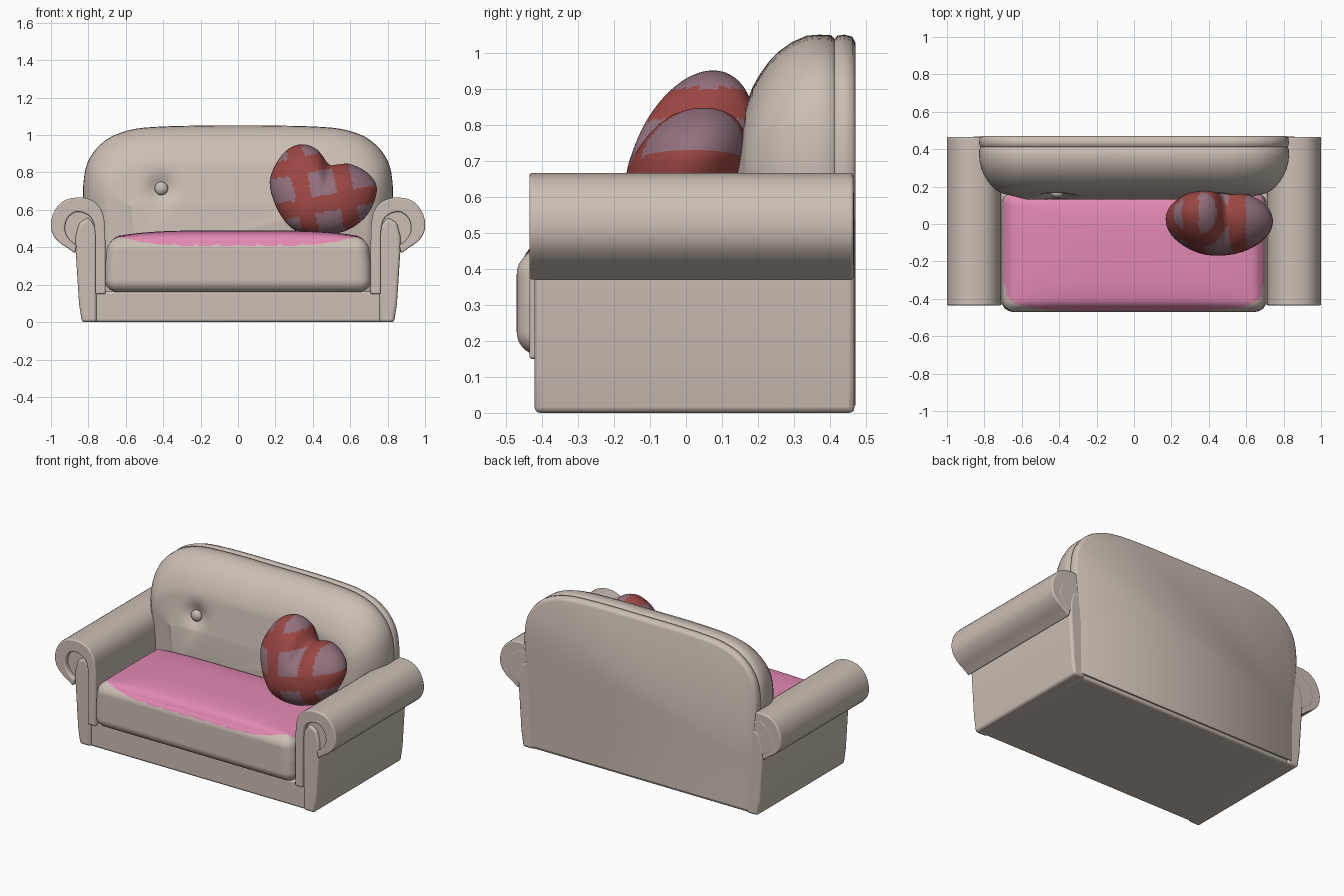
import bpy, bmesh, math
from mathutils import Vector

if "Cube" in bpy.data.objects:
    bpy.data.objects.remove(bpy.data.objects["Cube"])


def material(name, rgb):
    m = bpy.data.materials.new(name)
    m.diffuse_color = (*rgb, 1)
    m.use_nodes = True
    m.node_tree.nodes["Principled BSDF"].inputs["Base Color"].default_value = m.diffuse_color
    return m


BEIGE = material("beige_fabric", (0.60, 0.52, 0.455))
PINK = material("pink_throw", (0.76, 0.25, 0.44))
RED = material("red_fabric", (0.33, 0.062, 0.055))
MAUVE = material("mauve_fabric", (0.29, 0.165, 0.21))


def finish(name, bm, mats, bevel=0, angle=50):
    bmesh.ops.remove_doubles(bm, verts=bm.verts, dist=0.0005)
    bmesh.ops.recalc_face_normals(bm, faces=bm.faces)
    me = bpy.data.meshes.new(name)
    bm.to_mesh(me)
    bm.free()
    ob = bpy.data.objects.new(name, me)
    bpy.context.collection.objects.link(ob)
    for m in mats:
        me.materials.append(m)
    if bevel:
        b = ob.modifiers.new("soft_edges", 'BEVEL')
        b.width, b.segments = bevel, 3
        b.limit_method, b.angle_limit = 'ANGLE', math.radians(40)
    bpy.ops.object.select_all(action='DESELECT')
    ob.select_set(True)
    bpy.context.view_layer.objects.active = ob
    bpy.ops.object.shade_smooth_by_angle(angle=math.radians(angle))
    return ob


def spline(pts, n, closed=False):
    """Catmull-Rom curve through 2D points, n steps per span."""
    p = [Vector(q) for q in pts]
    if closed:
        p = [p[-1]] + p + p[:2]
    else:
        p = [p[0]] + p + [p[-1]]
    out = []
    for a, b, c, d in zip(p, p[1:], p[2:], p[3:]):
        for i in range(n):
            t = i / n
            out.append(0.5 * (2 * b + (c - a) * t + (2 * a - 5 * b + 4 * c - d) * t * t
                              + (3 * b - a - 3 * c + d) * t ** 3))
    if not closed:
        out.append(p[-2])
    return out


def extrude(name, pts, y0, y1, bevel, side=1):
    """Solid with an x-z profile running from y0 to y1."""
    bm = bmesh.new()
    f = bm.faces.new([bm.verts.new((side * x, y0, z)) for x, z in pts])
    ext = bmesh.ops.extrude_face_region(bm, geom=[f])
    for v in ext["geom"]:
        if isinstance(v, bmesh.types.BMVert):
            v.co.y = y1
    return finish(name, bm, [BEIGE], bevel)


def loft(bm, rings, cap_start=False, cap_end=False):
    rows = [[bm.verts.new(c) for c in r] for r in rings]
    for a, b in zip(rows, rows[1:]):
        for i in range(len(a)):
            j = (i + 1) % len(a)
            bm.faces.new((a[i], a[j], b[j], b[i]))
    if cap_start:
        bm.faces.new(rows[0])
    if cap_end:
        bm.faces.new(rows[-1])


# Base box
extrude("base", [(-.78, 0), (.78, 0), (.78, .165), (-.78, .165)], -.41, .46, .015)

# Arms: side panel, recessed scroll centre and rolled band
outer = spline([(.71, .48), (.722, .58), (.765, .64), (.83, .665), (.91, .658), (.965, .62),
                (.998, .55), (.995, .48), (.96, .43), (.91, .395), (.872, .367)], 3)
inner = spline([(.862, .41), (.90, .44), (.925, .49), (.915, .55), (.87, .588),
                (.815, .58), (.775, .54), (.763, .47)], 3)
roll = [(.708, .15)] + outer + inner + [(.763, .15)]
panel = [(.755, 0), (.835, 0), (.85, .10), (.868, .38), (.868, .46), (.85, .53), (.80, .56), (.755, .50)]
core = [(.74, .40), (.88, .40), (.93, .44), (.95, .50), (.93, .57), (.86, .62), (.79, .61), (.74, .54)]
for side, tag in ((-1, "left"), (1, "right")):
    extrude(tag + "_arm_roll", roll, -.435, .465, .02, side)
    extrude(tag + "_arm_panel", panel, -.42, .468, .015, side)
    extrude(tag + "_arm_core", core, -.405, .466, .01, side)

# Backrest: lofted arch, padded towards the front, with two tufts
half = [(.795, .02), (.80, .35), (.825, .62), (.828, .72), (.815, .82), (.785, .89), (.735, .95),
        (.66, 1.0), (.55, 1.033), (.42, 1.045), (.25, 1.05), (.10, 1.05)]
half = [Vector(half[0]), Vector(half[1])] + spline(half[2:], 4)
outline = half + [Vector((-p.x, p.y)) for p in reversed(half)]
CZ = .62
TUFTS = ((-.41, .715), (.41, .715))
layers = [(.47, .022), (.462, .006), (.44, 0), (.42, .003), (.412, .012), (.404, .002), (.37, 0),
          (.335, .003), (.295, .02), (.26, .045), (.23, .075), (.205, .11), (.185, .145),
          (.172, .18)] + [(.165 - .035 * (i / 11), .20 + .23 * i / 11) for i in range(12)]


def tuft(x, y, z):
    if y > .25:
        return y
    for tx, tz in TUFTS:
        r2 = (x - tx) ** 2 + (z - tz) ** 2
        y += .045 * math.exp(-r2 / .0045)
    return y


rings = []
for y, d in layers:
    sx, sz = 1 - .6 * d / .828, 1 - d / .43
    ring = []
    for p in outline:
        x = p.x * sx
        z = CZ + (p.y - CZ) * sz if p.y > CZ else p.y
        ring.append((x, tuft(x, y, z), z))
    rings.append(ring)
bm = bmesh.new()
loft(bm, rings, True, True)
finish("backrest", bm, [BEIGE], 0, 60)

# Tuft buttons
for (x, z), tag in zip(TUFTS, ("left", "right")):
    bm = bmesh.new()
    bmesh.ops.create_uvsphere(bm, u_segments=16, v_segments=10, radius=.036)
    for v in bm.verts:
        v.co = Vector((v.co.x + x, v.co.y * .7 + .165, v.co.z + z))
    finish(tag + "_tuft_button", bm, [BEIGE])

# Seat cushion: rounded, domed box with a scalloped pink top
bm = bmesh.new()
bmesh.ops.create_cube(bm, size=2)
bmesh.ops.subdivide_edges(bm, edges=bm.edges[:], cuts=71, use_grid_fill=True)
H, R = Vector((.71, .32, .145)), .065
for v in bm.verts:
    c = v.co.copy()
    q = Vector([c[i] * H[i] for i in range(3)])
    k = Vector([max(-(H[i] - R), min(H[i] - R, q[i])) for i in range(3)])
    q = k + (q - k).normalized() * R
    if q.z > 0:
        q.z += .04 * (q.z / H.z) * (1 - c.x ** 4) * (1 - c.y ** 4)
        q.x *= 1 - .02 * (q.z / H.z)
    v.co = q + Vector((0, -.15, .305))
for f in bm.faces:
    p = f.calc_center_median()
    lobes = abs(math.sin(28 * p.x))
    e = (abs(p.x) / .70) ** 6 + (max(0, -(p.y + .1)) / .366) ** 6
    if e < .95 + .1 * abs(math.sin(28 * p.y)) and p.z > .418 - .02 * lobes:
        f.material_index = 1
finish("seat_cushion", bm, [BEIGE, PINK])

# Heart pillow: inflated heart outline leaning back, with a plaid of squares
heart = spline([(.485, .845), (.42, .925), (.33, .95), (.24, .90), (.172, .77), (.19, .65),
                (.25, .54), (.32, .485), (.45, .465), (.58, .49), (.68, .56), (.73, .65),
                (.74, .73), (.69, .80), (.60, .845), (.53, .842)], 6, True)
mid = Vector((.45, .69))
N = 28
rings = []
for i in range(-N, N + 1):
    a = i / N * math.pi / 2
    s, t = max(math.cos(a), .002), .17 * math.sin(a)
    ring = []
    for p in heart:
        q = mid + (p - mid) * s
        crease = .05 * math.exp(-((q.x - .50) / .05) ** 2) * max(0, min(1, (q.y - .70) / .14))
        ring.append((q.x, .01 + t * (1 - crease * 5) + .25 * (q.y - .69), q.y))
    rings.append(ring)
bm = bmesh.new()
loft(bm, rings, True, True)
ca, sa = math.cos(.19), math.sin(.19)
for f in bm.faces:
    p = f.calc_center_median()
    dx, dz = p.x - .45, p.z - .745
    u, v = dx * ca + dz * sa, dz * ca - dx * sa
    if all(abs((w / .225 + .5) % 1 - .5) * .225 < .068 for w in (u, v)):
        f.material_index = 1
finish("heart_pillow", bm, [RED, MAUVE], 0, 80)
